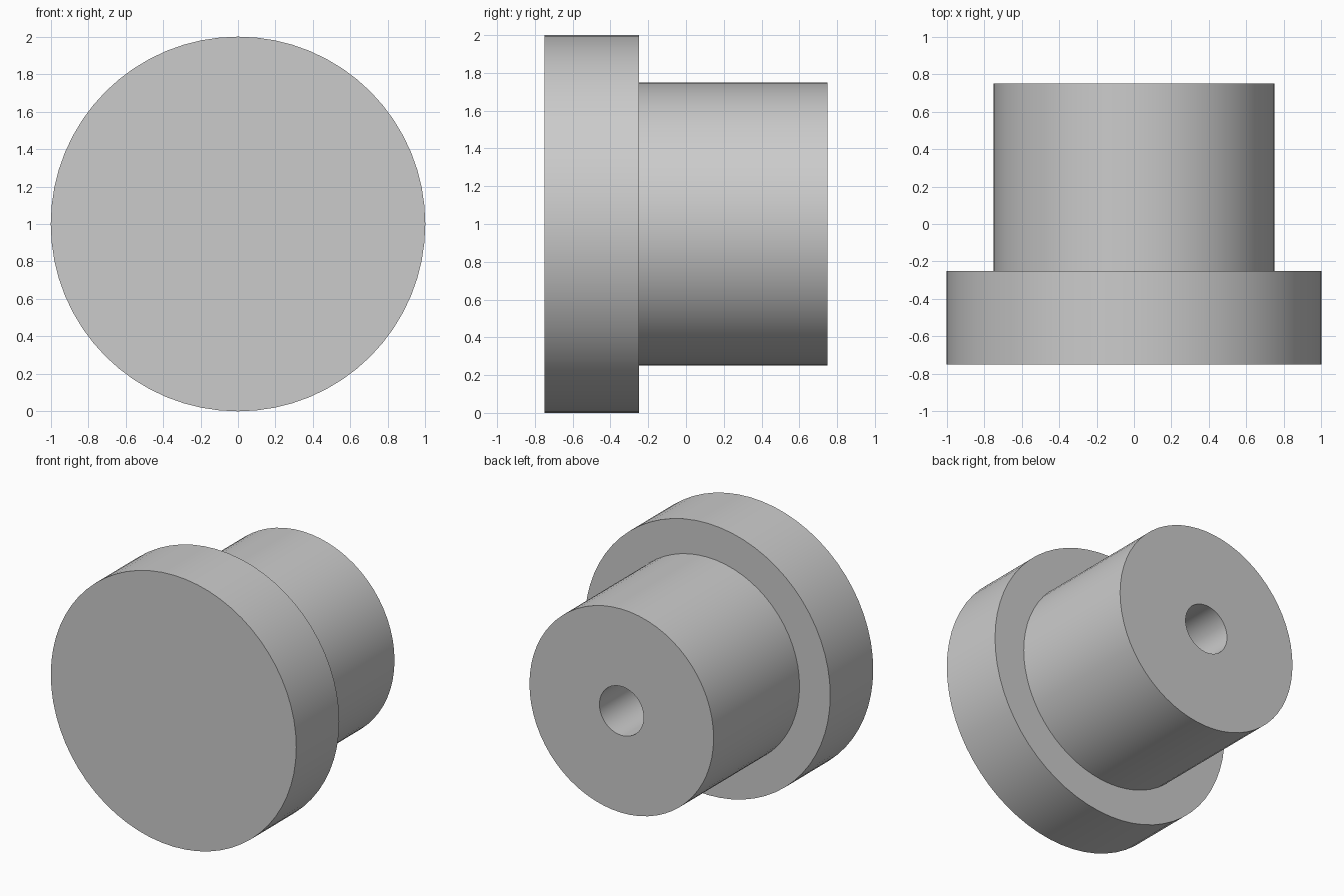
import bpy, bmesh, math
from mathutils import Matrix, Vector

cube = bpy.data.objects.get("Cube")
if cube:
    bpy.data.objects.remove(cube, do_unlink=True)

SEGMENTS = 64
CENTRE = Vector((0, 0, 1))

# Plain grey finish
grey = bpy.data.materials.new("plain_grey")
grey.use_nodes = True
colour = (0.6, 0.6, 0.6, 1)
grey.diffuse_color = colour
grey.node_tree.nodes["Principled BSDF"].inputs["Base Color"].default_value = colour

# Half section (radius, y): front disc, shoulder, stem, blind bore
profile = [(0, -0.75), (1, -0.75), (1, -0.25), (0.75, -0.25),
           (0.75, 0.75), (0.18, 0.75), (0.18, -0.25), (0, -0.25)]

# Turn the section around the y axis
bm = bmesh.new()
verts = [bm.verts.new((r, y, 1)) for r, y in profile]
edges = [bm.edges.new(pair) for pair in zip(verts, verts[1:])]
bmesh.ops.spin(bm, geom=verts + edges, cent=CENTRE, axis=(0, 1, 0),
               angle=math.tau, steps=SEGMENTS, use_duplicate=False)
bmesh.ops.remove_doubles(bm, verts=bm.verts, dist=0.0001)
bmesh.ops.recalc_face_normals(bm, faces=bm.faces)

mesh = bpy.data.meshes.new("flanged_knob")
bm.to_mesh(mesh)
bm.free()
mesh.materials.append(grey)
knob = bpy.data.objects.new("flanged_knob", mesh)
bpy.context.collection.objects.link(knob)

# Smooth round walls with crisp rims
bpy.ops.object.select_all(action="DESELECT")
knob.select_set(True)
bpy.context.view_layer.objects.active = knob
bpy.ops.object.shade_smooth_by_angle(angle=math.radians(30))
